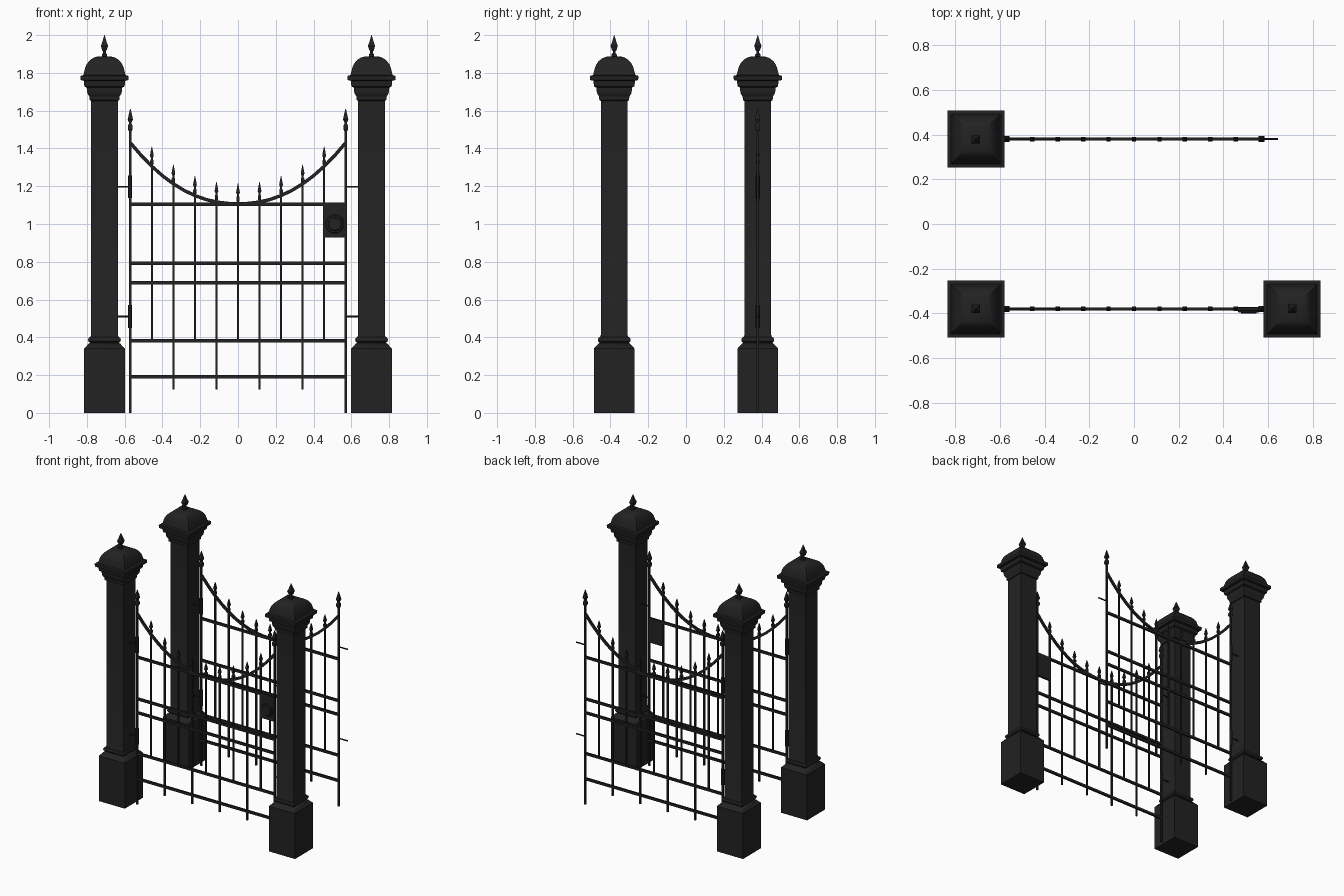
import bpy, bmesh, math
from mathutils import Vector

if "Cube" in bpy.data.objects:
    bpy.data.objects.remove(bpy.data.objects["Cube"])

iron = bpy.data.materials.new("black_iron")
iron.diffuse_color = (0.016, 0.016, 0.016, 1)
iron.use_nodes = True
iron.node_tree.nodes["Principled BSDF"].inputs["Base Color"].default_value = iron.diffuse_color


def finish(bm, name, smooth=False):
    bmesh.ops.recalc_face_normals(bm, faces=bm.faces)
    me = bpy.data.meshes.new(name)
    bm.to_mesh(me)
    bm.free()
    me.materials.append(iron)
    ob = bpy.data.objects.new(name, me)
    bpy.context.collection.objects.link(ob)
    if smooth:
        bpy.ops.object.select_all(action='DESELECT')
        ob.select_set(True)
        bpy.context.view_layer.objects.active = ob
        bpy.ops.object.shade_smooth_by_angle(angle=math.radians(30))
    return ob


def stack(bm, profile, x, y, z0=0.0):
    """Square cross-section following (half width, height) points."""
    rings = [[bm.verts.new((x + sx * r, y + sy * r, z0 + z))
              for sx, sy in ((-1, -1), (1, -1), (1, 1), (-1, 1))] for r, z in profile]
    for a, b in zip(rings, rings[1:]):
        for i in range(4):
            j = (i + 1) % 4
            bm.faces.new((a[i], a[j], b[j], b[i]))
    bm.faces.new(rings[0])
    bm.faces.new(rings[-1])


def box(bm, x0, x1, y0, y1, z0, z1):
    c = [[bm.verts.new((x, y, z)) for x, y in ((x0, y0), (x1, y0), (x1, y1), (x0, y1))]
         for z in (z0, z1)]
    for i in range(4):
        j = (i + 1) % 4
        bm.faces.new((c[0][i], c[0][j], c[1][j], c[1][i]))
    bm.faces.new(c[0])
    bm.faces.new(c[1])


def cylinder(bm, centre, r, depth, axis, n=16, r2=None):
    rot = Vector((0, 0, 1)).rotation_difference(Vector(axis)).to_matrix().to_4x4()
    rot.translation = Vector(centre)
    bmesh.ops.create_cone(bm, cap_ends=True, segments=n, radius1=r,
                          radius2=r if r2 is None else r2, depth=depth, matrix=rot)


# Pillar: plinth, shaft, stepped cap, domed roof
PILLAR = [(.108, 0), (.108, .34), (.082, .368), (.076, .370), (.085, .378), (.087, .388),
          (.083, .398), (.075, .402), (.071, .412), (.071, 1.652), (.079, 1.656),
          (.080, 1.675), (.090, 1.690), (.093, 1.705), (.094, 1.722), (.106, 1.728),
          (.109, 1.745), (.109, 1.758), (.127, 1.762), (.128, 1.784), (.112, 1.788)]
for i in range(1, 9):
    t = i / 8 * math.pi / 2
    PILLAR.append((.016 + .092 * math.cos(t) ** .85, 1.79 + .098 * math.sin(t)))
POST_FINIAL = [(.014, 1.885), (.014, 1.898), (.007, 1.905), (.007, 1.915), (.012, 1.92),
               (.019, 1.943), (.012, 1.962), (.001, 2.0)]

for name, x, y in (("front_left", -.707, -.38), ("front_right", .707, -.38),
                   ("back_left", -.707, .38)):
    bm = bmesh.new()
    stack(bm, PILLAR, x, y)
    finish(bm, name + "_pillar", True)
    bm = bmesh.new()
    stack(bm, POST_FINIAL, x, y)
    finish(bm, name + "_pillar_finial")


def arch_z(x):
    return 1.107 + .323 * (abs(x) / .57) ** 2.19


# Spear tip measured down from its point
SPEAR = [(.005, -.10), (.009, -.09), (.009, -.075), (.005, -.066), (.005, -.06),
         (.010, -.048), (.006, -.025), (.001, 0)]
BAR_TOPS = [1.215, 1.222, 1.255, 1.315, 1.41]

for side, y in (("front", -.38), ("back", .38)):
    # Stiles and vertical bars with spear tips
    bars, spears = bmesh.new(), bmesh.new()
    for i in range(-5, 6):
        x = i * .114
        if abs(i) == 5:
            box(bars, x - .0065, x + .0065, y - .0065, y + .0065, 0, 1.51)
            stack(spears, [(r * 1.4, z * 1.2) for r, z in SPEAR], x, y, 1.61)
        else:
            top = BAR_TOPS[abs(i)]
            bottom = .125 if i % 2 else .38
            bottom = .125 if abs(i) in (1, 3) else .38
            box(bars, x - .0055, x + .0055, y - .0055, y + .0055, bottom, top - .06)
            stack(spears, SPEAR, x, y, top)
    finish(bars, side + "_gate_bars")
    finish(spears, side + "_gate_spear_tips")

    # Horizontal rails
    bm = bmesh.new()
    for z in (.192, .382, .688, .792, 1.105):
        box(bm, -.57, .57, y - .007, y + .007, z - .009, z + .009)
    finish(bm, side + "_gate_rails")

    # Sagging top rail
    bm = bmesh.new()
    prev = None
    n = 20
    for k in range(n + 1):
        x = -.57 + 1.14 * k / n
        d = Vector((.02, 0, arch_z(x + .01) - arch_z(x - .01))).normalized()
        up = Vector((-d.z, 0, d.x)) * .009
        p = Vector((x, y, arch_z(x)))
        w = Vector((0, .007, 0))
        ring = [bm.verts.new(v) for v in (p + up + w, p + up - w, p - up - w, p - up + w)]
        if prev:
            for i in range(4):
                j = (i + 1) % 4
                bm.faces.new((prev[i], prev[j], ring[j], ring[i]))
        else:
            bm.faces.new(ring)
        prev = ring
    bm.faces.new(prev)
    finish(bm, side + "_gate_top_curve")

    # Hinge pins both sides, barrels on the left
    bm = bmesh.new()
    for z in (1.197, .51):
        for s in (-1, 1):
            cylinder(bm, (s * .6075, y, z), .005, .075, (1, 0, 0), 8)
        cylinder(bm, (-.571, y, z), .011, .12, (0, 0, 1), 12)
    finish(bm, side + "_gate_hinges", True)

# Lock plate with round knob on the front gate
bm = bmesh.new()
box(bm, .455, .572, -.388, -.372, .928, 1.108)
finish(bm, "lock_plate")
bm = bmesh.new()
cylinder(bm, (.513, -.391, 1.0), .050, .008, (0, -1, 0), 24, .046)
cylinder(bm, (.513, -.397, 1.0), .038, .008, (0, -1, 0), 24, .033)
finish(bm, "lock_knob", True)
